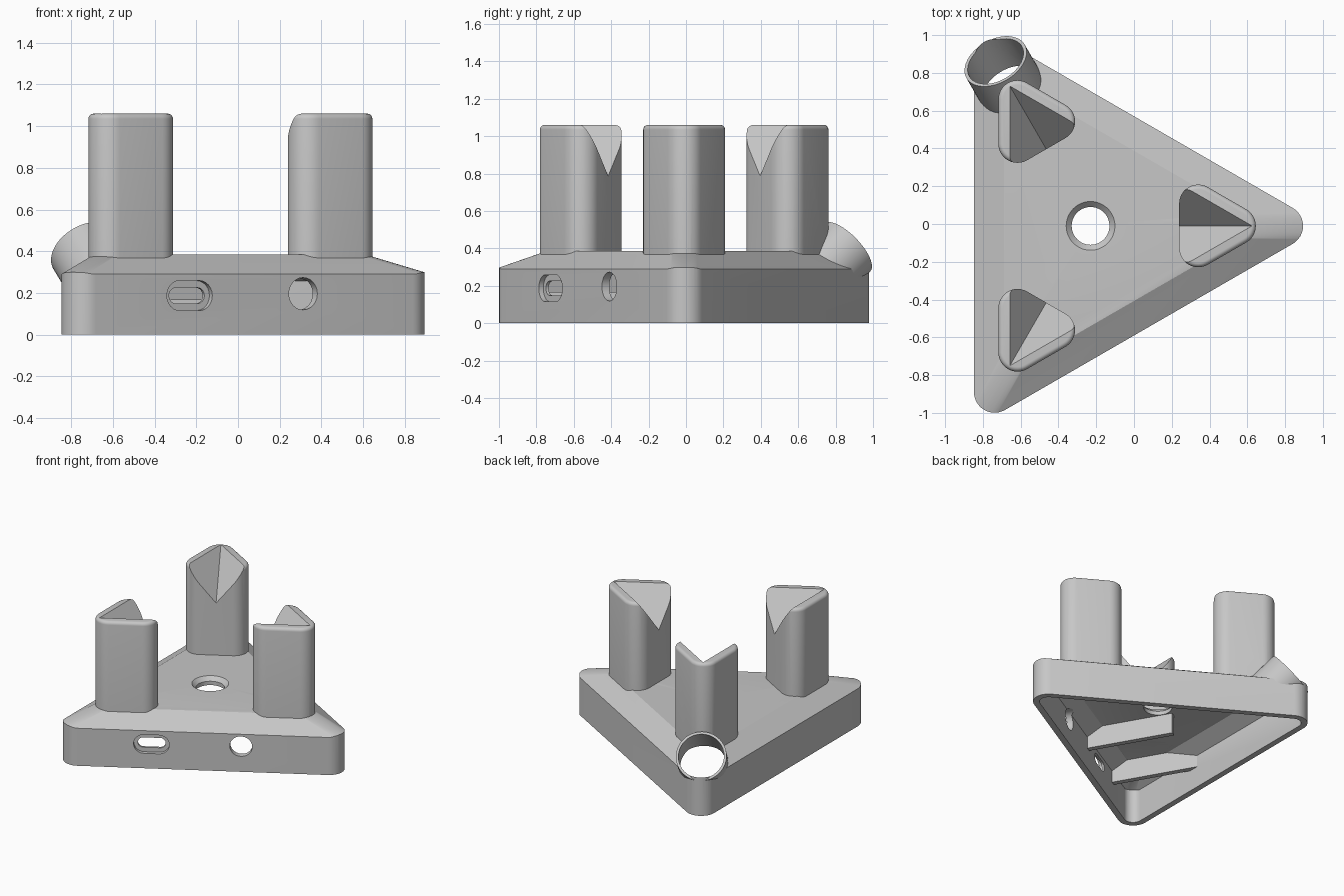
import bpy, bmesh, math
from mathutils import Matrix, Vector

cube = bpy.data.objects.get("Cube")
if cube:
    bpy.data.objects.remove(cube, do_unlink=True)

grey = bpy.data.materials.new("light grey plastic")
grey.use_nodes = True
grey.diffuse_color = (0.57, 0.57, 0.57, 1)
grey.node_tree.nodes["Principled BSDF"].inputs["Base Color"].default_value = grey.diffuse_color

CENTRE = Matrix.Translation((-0.23, -0.01, 0))
# Frame of the wall with the ports: x runs outward, y along the wall
WALL = CENTRE @ Matrix.Rotation(math.radians(-60), 4, 'Z')
SIDEWAYS = Matrix(((0, 0, 1, 0), (1, 0, 0, 0), (0, 1, 0, 0), (0, 0, 0, 1)))


def loft(name, sections, matrix=CENTRE, n=3, steps=12):
    """Solid through rounded n-gons; a section is (corner distance, corner radius, height)."""
    bm = bmesh.new()
    rings = []
    for dist, r, z in sections:
        ring = []
        for i in range(n):
            a = math.tau * i / n
            for k in range(steps + 1):
                b = a + (k / steps - 0.5) * math.tau / n
                ring.append(bm.verts.new((dist * math.cos(a) + r * math.cos(b),
                                          dist * math.sin(a) + r * math.sin(b), z)))
        rings.append(ring)
    count = len(rings[0])
    for low, high in zip(rings, rings[1:]):
        for i in range(count):
            j = (i + 1) % count
            bm.faces.new((low[i], low[j], high[j], high[i]))
    bm.faces.new(rings[0][::-1])
    bm.faces.new(rings[-1])
    bmesh.ops.remove_doubles(bm, verts=bm.verts, dist=1e-5)
    return finish(bm, name, matrix)


def cylinder(name, rings, matrix=CENTRE):
    return loft(name, [(0, r, z) for r, z in rings], matrix, n=2, steps=24)


def box(name, lo, hi, matrix):
    lo, hi = Vector(lo), Vector(hi)
    bm = bmesh.new()
    bmesh.ops.create_cube(bm, size=1, matrix=Matrix.Translation((lo + hi) / 2)
                          @ Matrix.Diagonal((*(hi - lo), 1)))
    return finish(bm, name, matrix)


def finish(bm, name, matrix):
    bm.transform(matrix)
    mesh = bpy.data.meshes.new(name)
    bm.to_mesh(mesh)
    bm.free()
    mesh.materials.append(grey)
    obj = bpy.data.objects.new(name, mesh)
    bpy.context.collection.objects.link(obj)
    return obj


def select(obj):
    bpy.ops.object.select_all(action='DESELECT')
    obj.select_set(True)
    bpy.context.view_layer.objects.active = obj


def carve(obj, *cutters, operation='DIFFERENCE'):
    select(obj)
    for cutter in cutters:
        mod = obj.modifiers.new("carve", 'BOOLEAN')
        mod.operation, mod.solver, mod.object = operation, 'EXACT', cutter
        bpy.ops.object.modifier_apply(modifier=mod.name)


def roofed_prism(name, radius, ridge, bottom, drop):
    """Rounded triangular prism under a low hipped roof with soft ridges and a flat top."""
    body = loft(name, [(1.015, radius, bottom), (1.015, radius, 0.6)])
    # Roof rises 0.6 per unit from the eaves at 0.29
    rings = []
    for z in (-0.1, 0.385):
        inradius = 0.6175 - (z - 0.29) / 0.6
        rings.append((2 * (inradius - ridge), ridge, z - drop))
    roof = loft("roof_helper", rings)
    carve(body, roof, operation='INTERSECT')
    bpy.data.objects.remove(roof, do_unlink=True)
    return body


# Cutters
cavity = roofed_prism("cavity_cutter", 0.065, 0.04, -0.02, 0.06)
notch = loft("notch_cutter", [(0.0014, 0, 0.456), (1.053, 0, 1.2)])
centre_hole = cylinder("centre_hole_cutter", [(0.1, 0.2), (0.1, 0.355), (0.13, 0.386), (0.13, 0.5)])
port_at = WALL @ Matrix.Translation((0.6175, -0.359, 0.187)) @ SIDEWAYS
port_recess = loft("port_recess_cutter", [(0.054, 0.072, -0.028), (0.054, 0.072, 0.1)], port_at, n=2)
port_slot = loft("port_slot_cutter", [(0.06, 0.038, -0.1), (0.06, 0.038, 0.1)], port_at, n=2)
jack_at = WALL @ Matrix.Translation((0.6175, 0.27, 0.196)) @ SIDEWAYS
jack_hole = loft("jack_hole_cutter", [(0.002, 0.077, -0.12), (0.002, 0.077, 0.09)], jack_at, n=2)
# Tube axis leans outward over the back right corner
tube_at = (CENTRE @ Matrix.Rotation(math.radians(120), 4, 'Z')
           @ Matrix.Translation((1.006, 0, 0.405)) @ Matrix.Rotation(math.radians(50), 4, 'Y'))
bore = cylinder("bore_cutter", [(0.16, -0.32), (0.16, 0.1)], tube_at)

# Hollow triangular base
base = roofed_prism("base", 0.11, 0.08, 0, 0)
carve(base, cavity, jack_hole, port_recess, port_slot, centre_hole, bore)
parts = [base]

# Three rounded columns whose notched tops cradle a cube corner
FILLET = 0.025
for i, label in enumerate(("left", "back_right", "front_right")):
    turn = CENTRE @ Matrix.Rotation(math.radians(120 * i), 4, 'Z') @ Matrix.Translation((0.638, 0, 0))
    rings = [(0.136, 0.101, 0.25)]
    for k in range(6):
        a = math.radians(18 * k)
        rings.append((0.136, 0.101 - FILLET * (1 - math.cos(a)), 1.06 - FILLET * (1 - math.sin(a))))
    column = loft(label + "_column", rings, turn)
    carve(column, notch, cavity, bore)
    parts.append(column)

# Leaning open tube, running on into the hollow
tube = cylinder("tube", [(0.178, -0.215), (0.178, 0)], tube_at)
carve(tube, bore)
parts.append(tube)

# Thin board rails under the roof, either side of the port
for label, y in (("outer", -0.64), ("inner", -0.125)):
    rail = box(label + "_rail", (-0.07, y - 0.02, 0.165), (0.7, y + 0.02, 0.5), WALL)
    carve(rail, cavity, operation='INTERSECT')
    parts.append(rail)

for cutter in (cavity, notch, centre_hole, port_recess, port_slot, jack_hole, bore):
    bpy.data.objects.remove(cutter, do_unlink=True)
for part in parts:
    select(part)
    bpy.ops.object.shade_smooth_by_angle(angle=math.radians(24))
